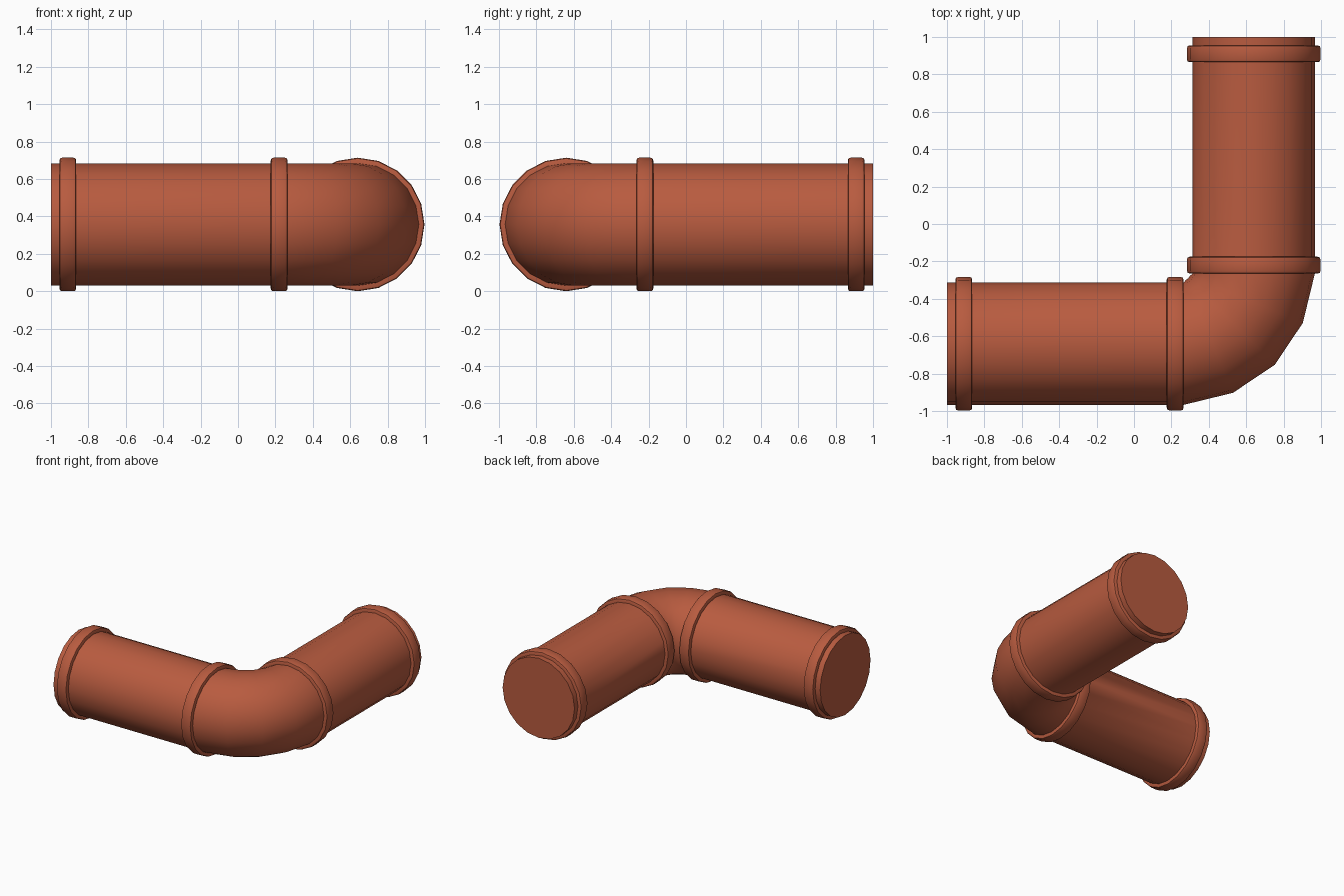
import bpy, bmesh, math
from mathutils import Vector

if "Cube" in bpy.data.objects:
    bpy.data.objects.remove(bpy.data.objects["Cube"])

N = 20           # sides of the pipe
C = 0.64         # axis offset of both runs
Z = 0.357        # axis height
R = 0.327        # pipe radius
RR = 0.357       # collar radius
B = 0.265        # bend centre is at (B, -B)

mat = bpy.data.materials.new("terracotta")
mat.diffuse_color = (0.48, 0.105, 0.05, 1)
mat.use_nodes = True
mat.node_tree.nodes["Principled BSDF"].inputs["Base Color"].default_value = mat.diffuse_color


def sweep(name, stations, closed=False):
    """Skin circles given as (centre x, centre y, heading angle, radius)."""
    bm = bmesh.new()
    loops = []
    for x, y, a, r in stations:
        side = Vector((math.sin(a), -math.cos(a), 0))
        loop = []
        for i in range(N):
            t = 2 * math.pi * i / N
            p = Vector((x, y, Z)) + side * (r * math.cos(t)) + Vector((0, 0, r * math.sin(t)))
            loop.append(bm.verts.new(p))
        loops.append(loop)
    pairs = list(zip(loops, loops[1:]))
    if closed:
        pairs.append((loops[-1], loops[0]))
    else:
        bm.faces.new(loops[0])
        bm.faces.new(loops[-1])
    for a, b in pairs:
        for i in range(N):
            j = (i + 1) % N
            bm.faces.new((a[i], a[j], b[j], b[i]))
    bmesh.ops.recalc_face_normals(bm, faces=bm.faces)
    me = bpy.data.meshes.new(name)
    bm.to_mesh(me)
    bm.free()
    me.materials.append(mat)
    ob = bpy.data.objects.new(name, me)
    bpy.context.collection.objects.link(ob)
    bpy.ops.object.select_all(action='DESELECT')
    ob.select_set(True)
    bpy.context.view_layer.objects.active = ob
    bpy.ops.object.shade_smooth_by_angle(angle=math.radians(35))
    return ob


# Pipe body: straight run, four-segment elbow, straight run
path = [(-1, -C, 0, R)]
for k in range(5):
    a = math.radians(22.5 * k)
    rad = C - B - (0.012 if k in (1, 2, 3) else 0)
    path.append((B + rad * math.sin(a), -B - rad * math.cos(a), a, R))
path.append((C, 1, math.pi / 2, R))
sweep("pipe_body", path)

# Bevelled collars: (distance along axis, radius)
w, c = 0.045, 0.015
profile = [(-w, R - 0.02), (-w, RR - c), (-w + 0.004, RR - 0.004), (-w + c, RR),
           (w - c, RR), (w - 0.004, RR - 0.004), (w, RR - c), (w, R - 0.02)]
for label, s in (("end", -0.91), ("elbow", 0.22)):
    sweep("collar_x_" + label, [(s + d, -C, 0, r) for d, r in profile], True)
    sweep("collar_y_" + label, [(C, -s + d, math.pi / 2, r) for d, r in profile], True)
